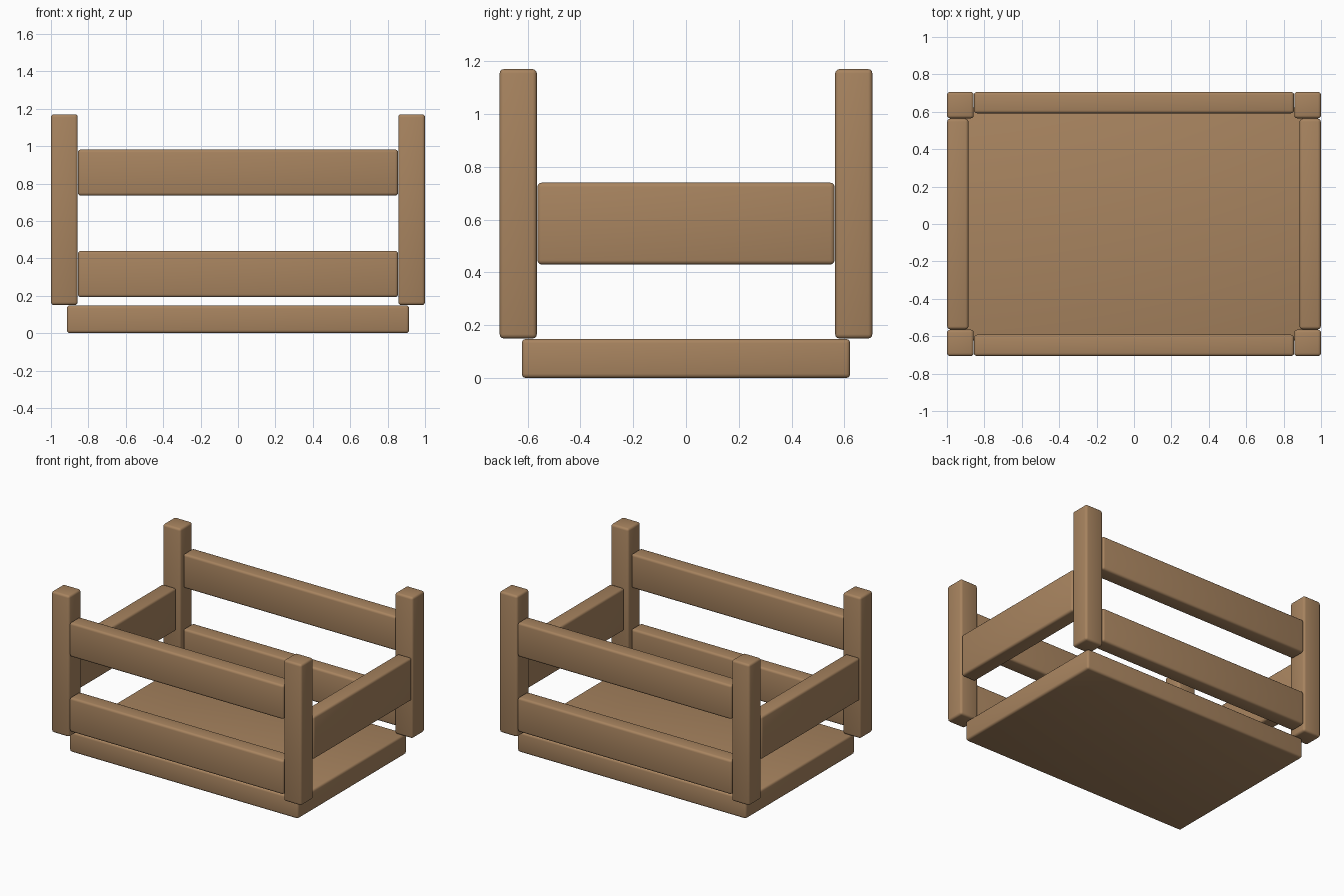
import bpy

if "Cube" in bpy.data.objects:
    bpy.data.objects.remove(bpy.data.objects["Cube"])

wood = bpy.data.materials.new("warm wood")
wood.diffuse_color = (0.39, 0.23, 0.115, 1)
wood.use_nodes = True
wood.node_tree.nodes["Principled BSDF"].inputs["Base Color"].default_value = wood.diffuse_color


def board(name, x, y, z):
    """Rounded timber spanning the given (min, max) ranges."""
    spans = (x, y, z)
    bpy.ops.mesh.primitive_cube_add(size=1, location=[(a + b) / 2 for a, b in spans])
    ob = bpy.context.object
    ob.name = name
    ob.scale = [b - a for a, b in spans]
    bpy.ops.object.transform_apply(location=False, rotation=False, scale=True)
    ob.data.materials.append(wood)
    bevel = ob.modifiers.new("rounded edges", 'BEVEL')
    bevel.width = 0.016
    bevel.segments = 3
    bpy.ops.object.modifier_apply(modifier=bevel.name)
    bpy.ops.object.shade_smooth_by_angle()
    return ob


def side(s, inner, outer):
    """Range between two distances from the centre, on side s."""
    return tuple(sorted((s * inner, s * outer)))


# Base slab
board("base", (-0.915, 0.915), (-0.622, 0.622), (0, 0.148))

# Corner posts
for sx, lr in ((-1, "left"), (1, "right")):
    for sy, fb in ((-1, "front"), (1, "back")):
        board(f"{fb}_{lr}_post", side(sx, 0.857, 1.0), side(sy, 0.565, 0.706), (0.15, 1.17))

# Front and back rails, two per side
for sy, fb in ((-1, "front"), (1, "back")):
    for level, z in (("lower", (0.192, 0.44)), ("upper", (0.735, 0.982))):
        board(f"{fb}_{level}_rail", (-0.856, 0.856), side(sy, 0.592, 0.706), z)

# End boards
for sx, lr in ((-1, "left"), (1, "right")):
    board(f"{lr}_end_board", side(sx, 0.885, 0.999), (-0.563, 0.563), (0.43, 0.74))
